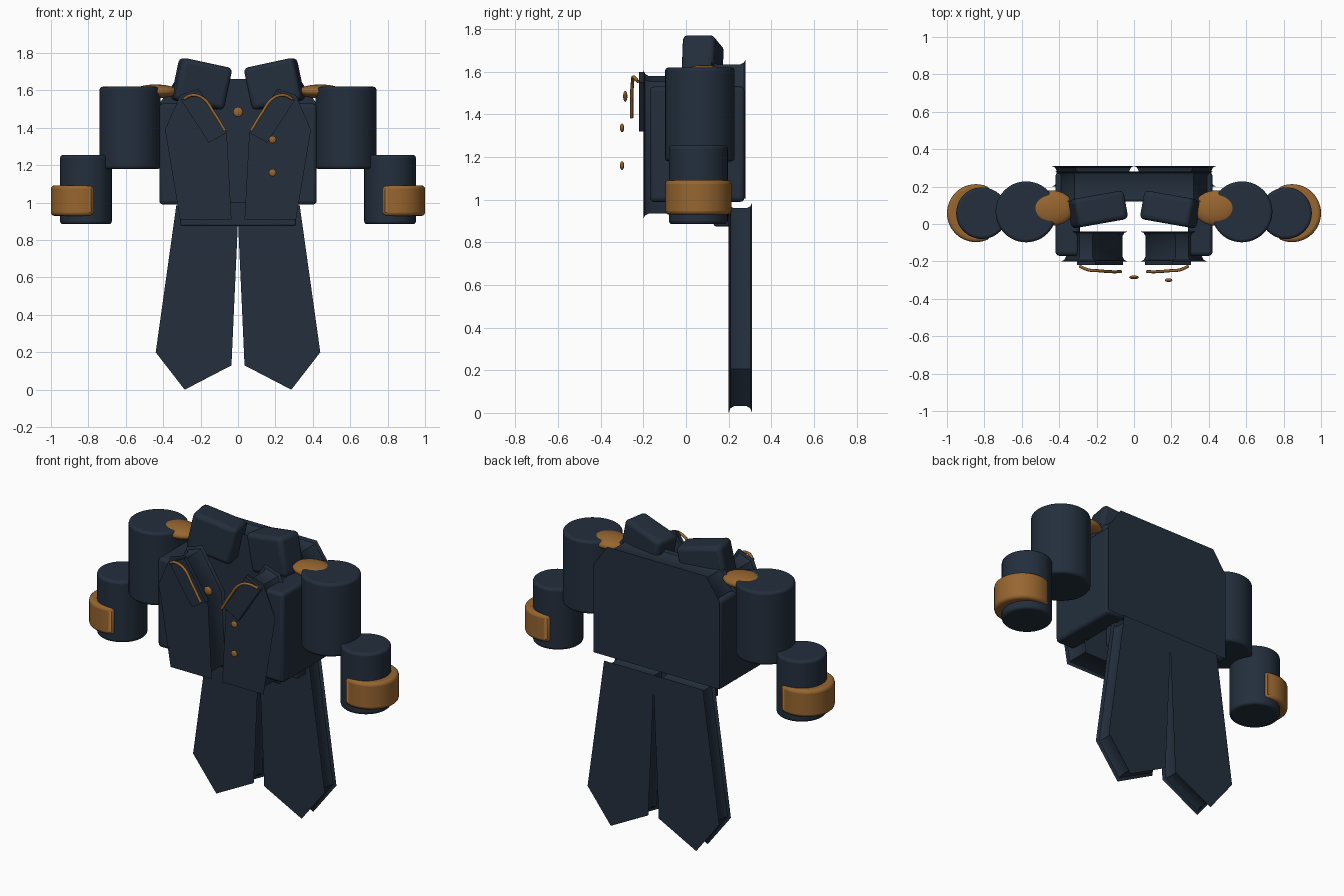
import bpy, bmesh, math
from mathutils import Vector

if "Cube" in bpy.data.objects:
    bpy.data.objects.remove(bpy.data.objects["Cube"])


def material(name, rgb):
    m = bpy.data.materials.new(name)
    m.diffuse_color = (*rgb, 1)
    m.use_nodes = True
    m.node_tree.nodes["Principled BSDF"].inputs["Base Color"].default_value = m.diffuse_color
    return m


NAVY = material("navy cloth", (0.017, 0.028, 0.046))
GOLD = material("antique gold", (0.31, 0.132, 0.029))


def finish(bm, name, mat, bevel=0, smooth=True):
    bmesh.ops.recalc_face_normals(bm, faces=bm.faces)
    me = bpy.data.meshes.new(name)
    bm.to_mesh(me)
    bm.free()
    ob = bpy.data.objects.new(name, me)
    bpy.context.collection.objects.link(ob)
    me.materials.append(mat)
    if bevel:
        b = ob.modifiers.new("Bevel", "BEVEL")
        b.width, b.segments, b.limit_method = bevel, 3, "ANGLE"
        b.angle_limit = math.radians(50)
    if smooth:
        bpy.ops.object.select_all(action="DESELECT")
        ob.select_set(True)
        bpy.context.view_layer.objects.active = ob
        bpy.ops.object.shade_smooth_by_angle(angle=math.radians(35))
    return ob


def box(name, lo, hi, mat=NAVY, bevel=0.02, rot=(0, 0, 0)):
    bm = bmesh.new()
    bmesh.ops.create_cube(bm, size=1)
    size = [h - l for l, h in zip(lo, hi)]
    bmesh.ops.scale(bm, vec=size, verts=bm.verts)
    ob = finish(bm, name, mat, bevel)
    ob.location = [(l + h) / 2 for l, h in zip(lo, hi)]
    ob.rotation_euler = rot
    return ob


def cylinder(name, x, y, r, z0, z1, mat=NAVY, bevel=0.015, cut=None):
    bm = bmesh.new()
    bmesh.ops.create_cone(bm, cap_ends=True, segments=48, radius1=r, radius2=r, depth=z1 - z0)
    bmesh.ops.translate(bm, vec=(x, y, (z0 + z1) / 2), verts=bm.verts)
    if cut is not None:  # keep only the outer part of the band
        geom = bm.verts[:] + bm.edges[:] + bm.faces[:]
        bmesh.ops.bisect_plane(bm, geom=geom, plane_co=(cut, 0, 0),
                               plane_no=(-math.copysign(1, x), 0, 0), clear_outer=True)
        bmesh.ops.holes_fill(bm, edges=[e for e in bm.edges if e.is_boundary])
    return finish(bm, name, mat, bevel)


def ellipsoid(name, centre, radii, mat=GOLD):
    bm = bmesh.new()
    bmesh.ops.create_uvsphere(bm, u_segments=24, v_segments=14, radius=1)
    bmesh.ops.scale(bm, vec=radii, verts=bm.verts)
    ob = finish(bm, name, mat)
    ob.location = centre
    return ob


def inset(points, d):
    """Move every side of an x-z outline inward by d."""
    pts = [Vector(p) for p in points]
    n = len(pts)
    area = sum(pts[i].x * pts[(i + 1) % n].y - pts[(i + 1) % n].x * pts[i].y for i in range(n))
    s = 1 if area > 0 else -1
    out = []
    for i, p in enumerate(pts):
        a = (p - pts[i - 1]).normalized()
        b = (pts[(i + 1) % n] - p).normalized()
        na, nb = Vector((-a.y, a.x)) * s, Vector((-b.y, b.x)) * s
        out.append(p + (na + nb) * d / (1 + na.dot(nb)))
    return out


def panel(name, points, y0, y1, flare=0.025, side=1):
    """Cloth panel whose front and back rims flare outwards."""
    layers = [(y0, 0), (y1, 0)]
    if flare:
        layers = [(y0, 0), (y0 + .008, flare * .65), (y0 + .025, flare),
                  (y1 - .025, flare), (y1 - .008, flare * .65), (y1, 0)]
    bm = bmesh.new()
    rings = [[bm.verts.new((p.x * side, y, p.y)) for p in inset(points, d)] for y, d in layers]
    n = len(points)
    for r, q in zip(rings, rings[1:]):
        for i in range(n):
            bm.faces.new((r[i], r[(i + 1) % n], q[(i + 1) % n], q[i]))
    bm.faces.new(rings[0])
    bm.faces.new(rings[-1])
    return finish(bm, name, NAVY)


def piping(name, points, radius):
    cu = bpy.data.curves.new(name, "CURVE")
    cu.dimensions = "3D"
    cu.bevel_depth, cu.bevel_resolution, cu.use_fill_caps = radius, 3, True
    sp = cu.splines.new("BEZIER")
    sp.bezier_points.add(len(points) - 1)
    for bp, co in zip(sp.bezier_points, points):
        bp.co = co
        bp.handle_left_type = bp.handle_right_type = "AUTO"
    cu.materials.append(GOLD)
    ob = bpy.data.objects.new(name, cu)
    bpy.context.collection.objects.link(ob)


# back of the coat and its lining
panel("coat_back", [(-.42, 1), (.42, 1), (.42, 1.53), (.33, 1.66), (-.33, 1.66), (-.42, 1.53)], .12, .28)
box("back_lining", (-.31, .13, .875), (.31, .21, 1.5), bevel=.01)

for side, tag in ((-1, "left"), (1, "right")):
    # body side, front panel, lapel and tail
    xs = sorted((.29 * side, .42 * side))
    box("body_side_" + tag, (xs[0], -.17, .99), (xs[1], .275, 1.53))
    panel("front_panel_" + tag, [(.035, .91), (.31, .91), (.39, 1.39), (.31, 1.575),
                                 (.21, 1.61), (.06, 1.37)], -.2, -.04, side=side)
    panel("lapel_" + tag, [(.155, 1.32), (.305, 1.55), (.205, 1.6), (.06, 1.375)],
          -.22, -.195, flare=0, side=side)
    panel("tail_" + tag, [(0, .985), (.33, .985), (.44, .2), (.285, 0), (.035, .13), (.001, .88)],
          .2, .31, side=side)
    # standing collar block
    cx = .195 * side
    box("collar_" + tag, (cx - .138, 0, 1.52), (cx + .138, .155, 1.75), bevel=.025,
        rot=(0, math.radians(-12 * side), math.radians(-10 * side)))
    # sleeve, cuff band and shoulder ornament
    cylinder("upper_sleeve_" + tag, .577 * side, .065, .163, 1.18, 1.62)
    cylinder("lower_sleeve_" + tag, .813 * side, .058, .138, .885, 1.255)
    cylinder("cuff_" + tag, .845 * side, .058, .155, .93, 1.092, GOLD, .02, .77 * side)
    ellipsoid("shoulder_ornament_" + tag, (.44 * side, .085, 1.595), (.12, .095, .037))
    # lapel trim
    piping("lapel_trim_" + tag, [(x * side, y, z) for x, y, z in (
        (.29, -.226, 1.555), (.245, -.245, 1.575), (.19, -.25, 1.56),
        (.125, -.255, 1.475), (.07, -.255, 1.385))], .008)

# buttons
for i, (x, y, z, r) in enumerate([(0, -.285, 1.485, .026), (.185, -.3, 1.337, .02), (.185, -.3, 1.16, .02)]):
    ellipsoid("button_%d" % (i + 1), (x, y, z), (r, .01, r))
